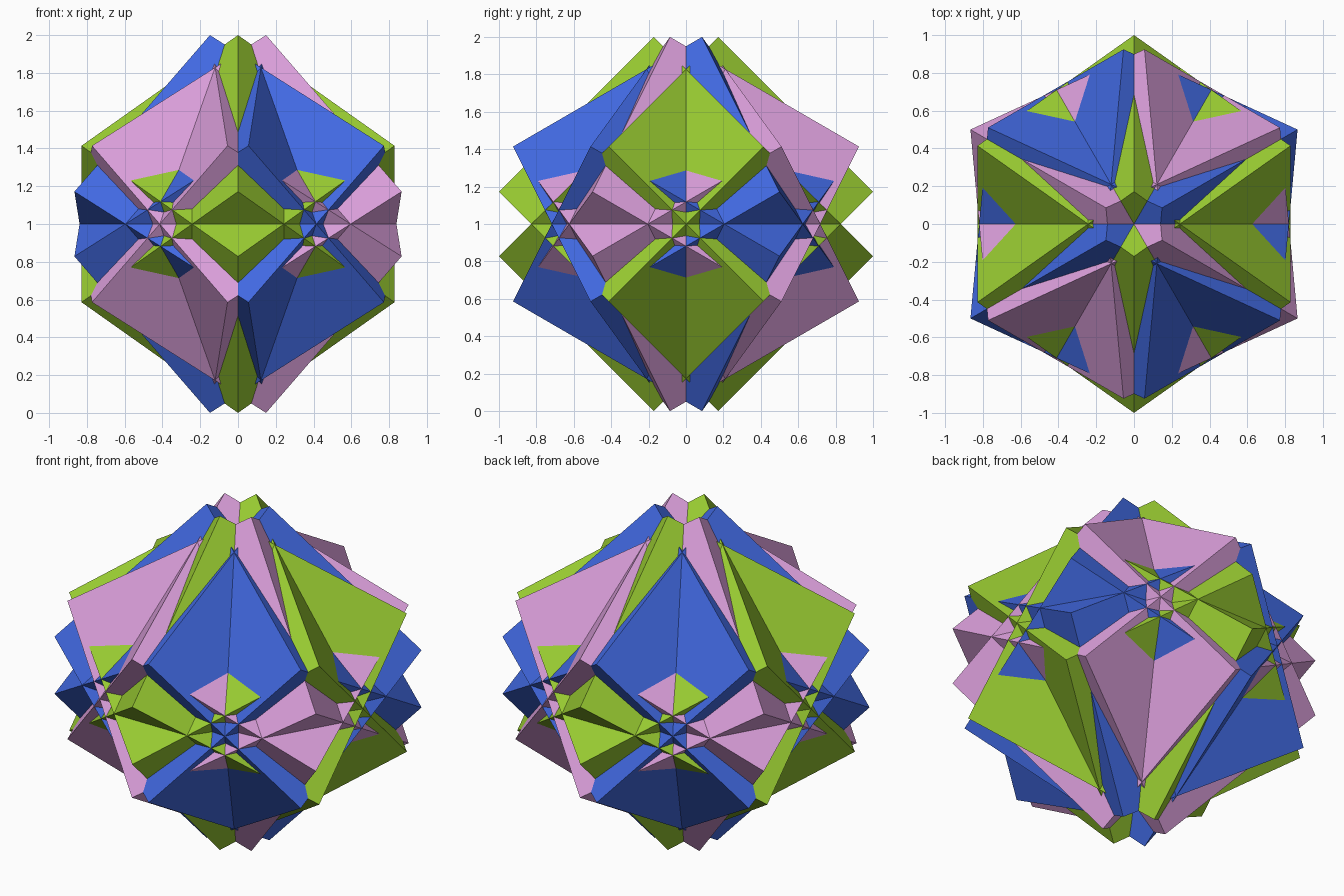
import bpy, bmesh, math
from mathutils import Matrix, Vector

if "Cube" in bpy.data.objects:
    bpy.data.objects.remove(bpy.data.objects["Cube"])

# Solid made of six interlocking cubes: three coloured pairs turned about z
HALF = 2 - math.sqrt(2)          # half the edge length of every cube
CENTRE = Vector((0, 0, 1))
COLOURS = [("yellow_green", (0.323, 0.610, 0.032)),
           ("plum_pink", (0.723, 0.352, 0.723)),
           ("royal_blue", (0.053, 0.141, 0.753))]


def cube_frame(pair, tilt):
    """Cube standing on an x-wise edge diagonal, tilted about x, turned about z."""
    return (Matrix.Rotation(math.radians(60 * pair), 3, 'Z')
            @ Matrix.Rotation(math.radians(tilt), 3, 'X')
            @ Matrix.Rotation(math.radians(45), 3, 'Z'))


frames = [(p, cube_frame(p, t)) for p in range(3) for t in (45, -45)]


def inside(point, frame):
    local = frame.transposed() @ point
    return max(abs(c) for c in local) < HALF - 1e-5


def add_exposed_cube(target, index):
    """Cut one cube along all the others and keep only its outer pieces."""
    frame = frames[index][1]
    others = [f for i, (_, f) in enumerate(frames) if i != index]
    bm = bmesh.new()
    bmesh.ops.create_cube(bm, size=2 * HALF, matrix=frame.to_4x4())
    for other in others:
        for axis in range(3):
            normal = other.col[axis].copy()
            for side in (1, -1):
                bmesh.ops.bisect_plane(
                    bm, geom=bm.verts[:] + bm.edges[:] + bm.faces[:], dist=1e-5,
                    plane_co=normal * HALF * side, plane_no=normal * side)
    hidden = [f for f in bm.faces
              if any(inside(f.calc_center_median(), o) for o in others)]
    bmesh.ops.delete(bm, geom=hidden, context='FACES')
    # merge the flat pieces back into clean facets
    bmesh.ops.dissolve_limit(bm, angle_limit=0.005, verts=bm.verts[:], edges=bm.edges[:])
    mesh = bpy.data.meshes.new("piece")
    bm.to_mesh(mesh)
    bm.free()
    target.from_mesh(mesh)
    bpy.data.meshes.remove(mesh)


# One object per coloured pair of cubes
for pair, (name, rgb) in enumerate(COLOURS):
    bm = bmesh.new()
    for i, (p, _) in enumerate(frames):
        if p == pair:
            add_exposed_cube(bm, i)
    bmesh.ops.translate(bm, verts=bm.verts[:], vec=CENTRE)
    mesh = bpy.data.meshes.new(name + "_cube_pair")
    bm.to_mesh(mesh)
    bm.free()
    mat = bpy.data.materials.new(name)
    mat.diffuse_color = (*rgb, 1)
    mat.use_nodes = True
    mat.node_tree.nodes["Principled BSDF"].inputs["Base Color"].default_value = mat.diffuse_color
    mesh.materials.append(mat)
    obj = bpy.data.objects.new(name + "_cube_pair", mesh)
    bpy.context.collection.objects.link(obj)
